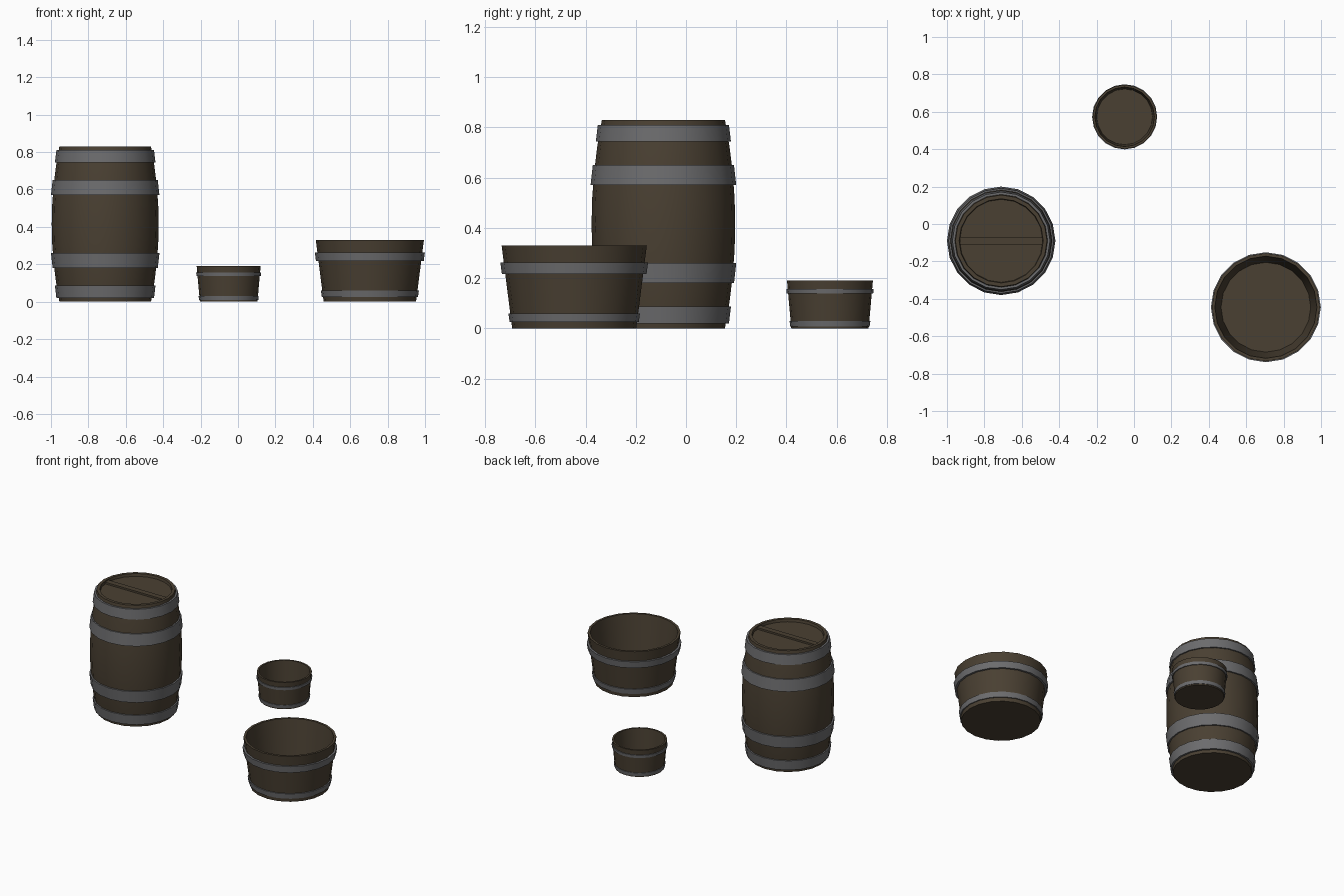
import bpy, bmesh, math

if "Cube" in bpy.data.objects:
    bpy.data.objects.remove(bpy.data.objects["Cube"])

SIDES = 20


def material(name, rgb):
    m = bpy.data.materials.new(name)
    m.diffuse_color = (*rgb, 1)
    m.use_nodes = True
    m.node_tree.nodes["Principled BSDF"].inputs["Base Color"].default_value = m.diffuse_color
    return m


WOOD = material("dark_wood", (0.068, 0.051, 0.032))
IRON = material("iron", (0.15, 0.15, 0.155))


def finish(name, bm, loc, mat):
    bmesh.ops.recalc_face_normals(bm, faces=bm.faces)
    me = bpy.data.meshes.new(name)
    bm.to_mesh(me)
    bm.free()
    me.materials.append(mat)
    ob = bpy.data.objects.new(name, me)
    bpy.context.collection.objects.link(ob)
    ob.location = loc
    bpy.context.view_layer.objects.active = ob
    ob.select_set(True)
    bpy.ops.object.shade_smooth_by_angle(angle=math.radians(30))
    ob.select_set(False)
    return ob


def lathe(name, profile, loc, mat, ring=False):
    """Revolve (radius, z) points; a ring closes on itself, otherwise both ends are capped."""
    bm = bmesh.new()
    loops = []
    for r, z in profile:
        loops.append([bm.verts.new((r * math.cos(2 * math.pi * i / SIDES),
                                    r * math.sin(2 * math.pi * i / SIDES), z))
                      for i in range(SIDES)])
    pairs = list(zip(loops, loops[1:]))
    if ring:
        pairs.append((loops[-1], loops[0]))
    else:
        bm.faces.new(loops[0])
        bm.faces.new(loops[-1])
    for a, b in pairs:
        for i in range(SIDES):
            j = (i + 1) % SIDES
            bm.faces.new((a[i], a[j], b[j], b[i]))
    return finish(name, bm, loc, mat)


def hoop(name, r0, z0, r1, z1, loc, t=0.015):
    lathe(name, [(r0 - t, z0), (r0, z0), (r1, z1), (r1 - t, z1)], loc, IRON, ring=True)


# Barrel: bulging staves with a recessed lid
barrel = (-0.71, -0.09, 0)
H = 0.83
staves = [(0.245 + 0.041 * (1 - (2 * k / 8 - 1) ** 2), H * k / 8) for k in range(9)]
lathe("barrel_body", staves + [(0.225, H), (0.222, 0.812)], barrel, WOOD)
for side, flip in (("lower", False), ("upper", True)):
    for part, r0, z0, r1, z1 in (("end", 0.261, 0.02, 0.269, 0.087),
                                 ("middle", 0.281, 0.18, 0.29, 0.26)):
        if flip:
            r0, z0, r1, z1 = r1, H - z1, r0, H - z0
        hoop(f"barrel_{side}_{part}_hoop", r0, z0, r1, z1, barrel)

# Batten across the barrel lid
bm = bmesh.new()
bmesh.ops.create_cube(bm, size=1)
bmesh.ops.scale(bm, vec=(0.442, 0.038, 0.016), verts=bm.verts)
finish("barrel_lid_batten", bm, (-0.71, -0.09, 0.816), WOOD)

# Large open tub
tub = (0.705, -0.445, 0)
lathe("large_tub_body", [(0.247, 0), (0.289, 0.33), (0.273, 0.33), (0.24, 0.05)], tub, WOOD)
hoop("large_tub_lower_hoop", 0.257, 0.025, 0.262, 0.06, tub)
hoop("large_tub_upper_hoop", 0.288, 0.217, 0.294, 0.262, tub)

# Small open tub
tub = (-0.05, 0.573, 0)
lathe("small_tub_body", [(0.154, 0), (0.171, 0.19), (0.159, 0.19), (0.149, 0.03)], tub, WOOD)
hoop("small_tub_lower_hoop", 0.158, 0.008, 0.161, 0.03, tub)
hoop("small_tub_upper_hoop", 0.172, 0.138, 0.174, 0.157, tub)
